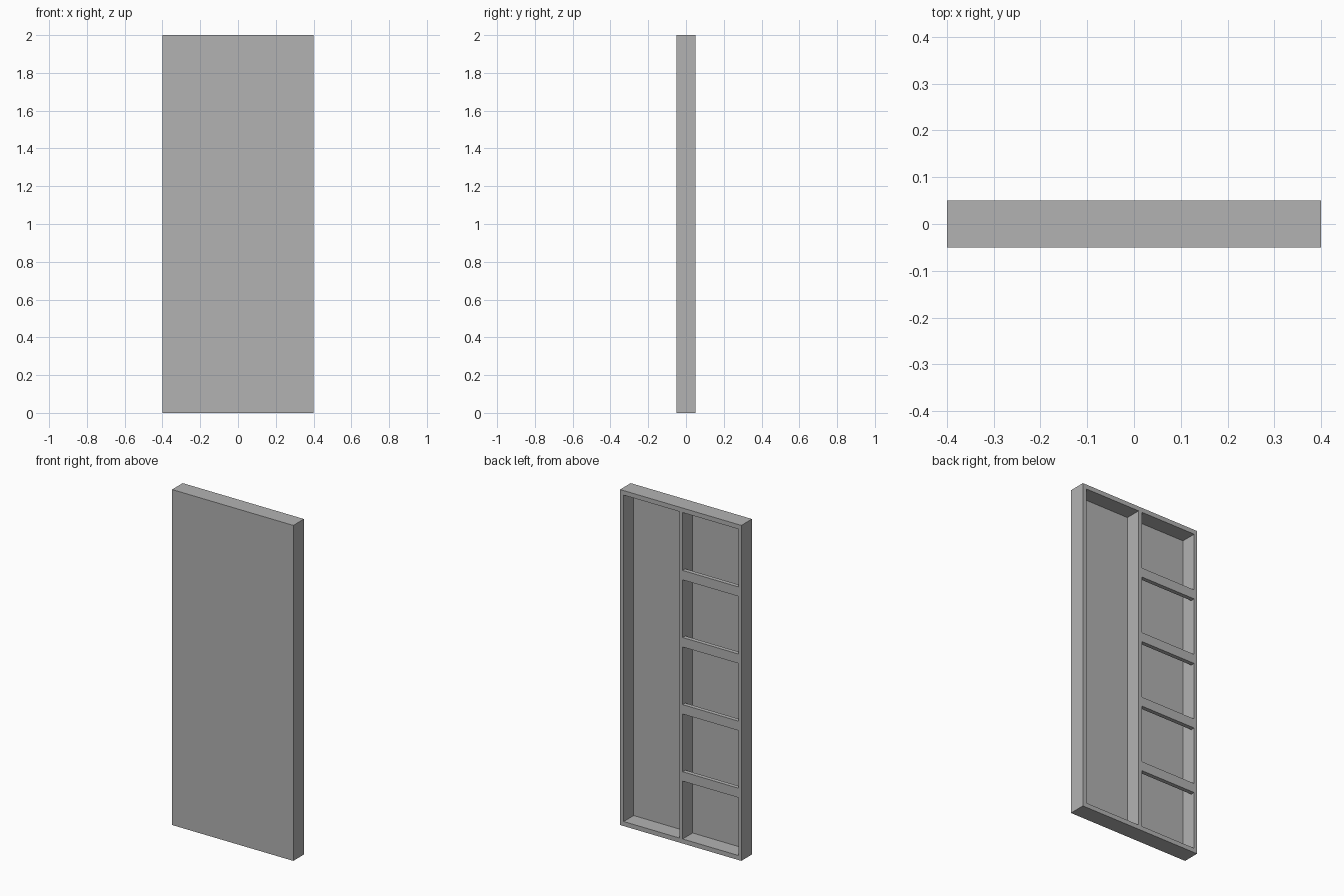
import bpy

cube = bpy.data.objects.get("Cube")
if cube:
    bpy.data.objects.remove(cube, do_unlink=True)

grey = bpy.data.materials.new("plain grey")
grey.use_nodes = True
colour = (0.448, 0.448, 0.448, 1)
grey.diffuse_color = colour
grey.node_tree.nodes["Principled BSDF"].inputs["Base Color"].default_value = colour


def box(name, x, y, z):
    """Add a box from three (low, high) ranges."""
    spans = (x, y, z)
    bpy.ops.mesh.primitive_cube_add(size=1, location=[(a + b) / 2 for a, b in spans])
    ob = bpy.context.object
    ob.name = name
    ob.scale = [b - a for a, b in spans]
    bpy.ops.object.transform_apply(location=False, rotation=False, scale=True)
    ob.data.materials.append(grey)
    return ob


HALF_W, HALF_D, HEIGHT = 0.4, 0.05, 2.0
SKIN = 0.006           # front sheet thickness
RAIL = 0.027           # top and bottom rail height
BAR, BAR_DEPTH = 0.056, 0.025
LEFT_IN, RIGHT_IN = 0.376, -0.38
DIVIDER = (-0.013, 0.009)

inner_y = (-HALF_D + SKIN, HALF_D)
inner_z = (RAIL, HEIGHT - RAIL)

# Smooth front sheet
box("front_panel", (-HALF_W, HALF_W), (-HALF_D, inner_y[0]), (0, HEIGHT))

# Outer frame
box("bottom_rail", (-HALF_W, HALF_W), inner_y, (0, RAIL))
box("top_rail", (-HALF_W, HALF_W), inner_y, (HEIGHT - RAIL, HEIGHT))
box("left_stile", (LEFT_IN, HALF_W), inner_y, inner_z)
box("right_stile", (-HALF_W, RIGHT_IN), inner_y, inner_z)

# Upright between the two bays
box("divider", DIVIDER, inner_y, inner_z)

# Shallow cross bars, flush with the back of the right bay
for i in range(1, 5):
    z = HEIGHT * i / 5
    box(f"cross_bar_{i}", (RIGHT_IN, DIVIDER[0]),
        (HALF_D - BAR_DEPTH, HALF_D), (z - BAR / 2, z + BAR / 2))
